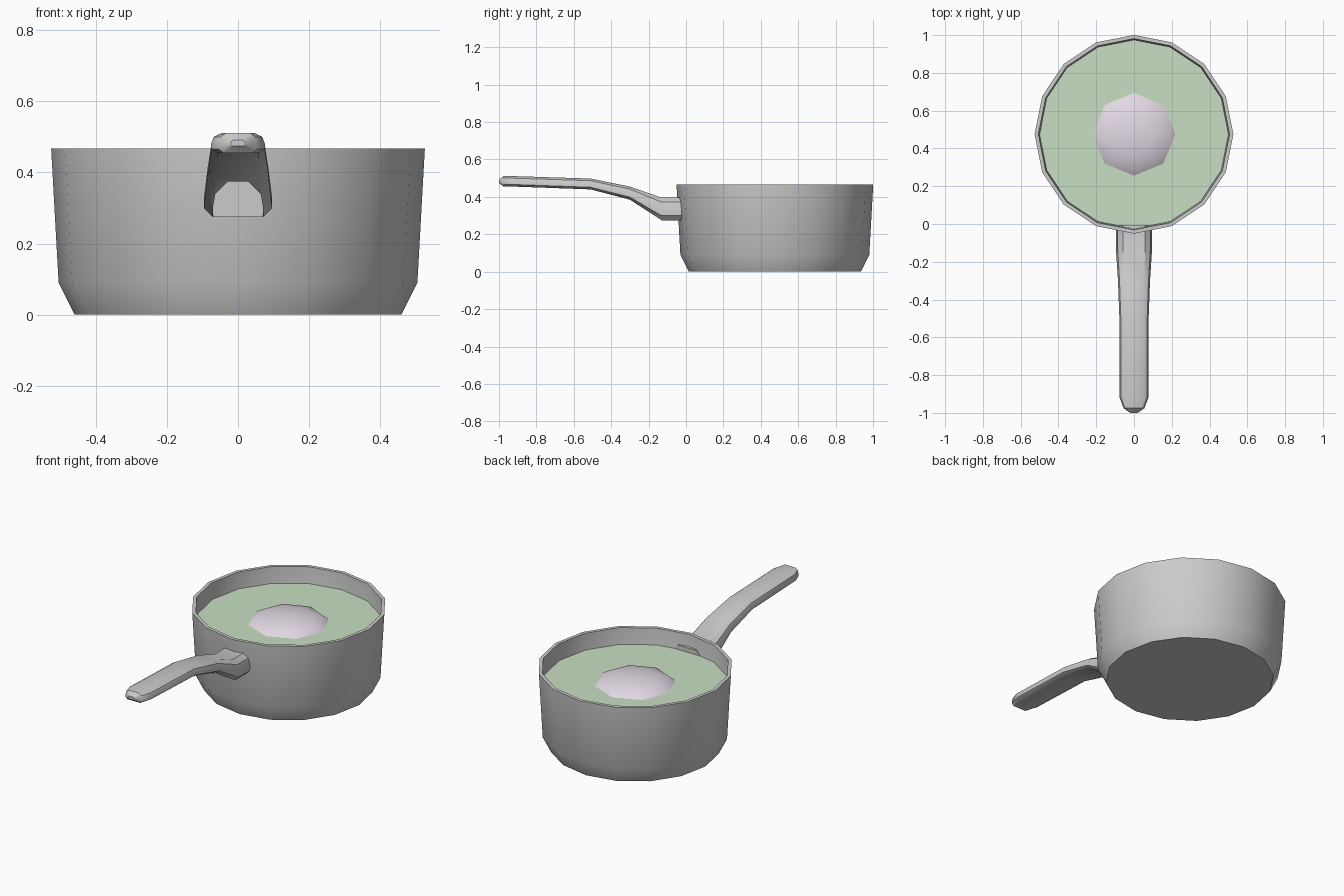
import bpy, bmesh, math

if "Cube" in bpy.data.objects:
    bpy.data.objects.remove(bpy.data.objects["Cube"])

POT_Y = 0.475


def material(name, rgb):
    m = bpy.data.materials.new(name)
    m.diffuse_color = (*rgb, 1)
    m.use_nodes = True
    m.node_tree.nodes["Principled BSDF"].inputs["Base Color"].default_value = m.diffuse_color
    return m


def finish(name, bm, mat=None, smooth=True):
    bmesh.ops.recalc_face_normals(bm, faces=bm.faces)
    me = bpy.data.meshes.new(name)
    bm.to_mesh(me)
    bm.free()
    ob = bpy.data.objects.new(name, me)
    bpy.context.collection.objects.link(ob)
    if mat:
        me.materials.append(mat)
    if smooth:
        bpy.ops.object.select_all(action='DESELECT')
        ob.select_set(True)
        bpy.context.view_layer.objects.active = ob
        bpy.ops.object.shade_smooth_by_angle(angle=math.radians(35))
    return ob


def loft(rings, cap_start=True, cap_end=True):
    """Skin a list of equally sized point rings."""
    bm = bmesh.new()
    vs = [[bm.verts.new(p) for p in r] for r in rings]
    n = len(vs[0])
    for a, b in zip(vs, vs[1:]):
        for i in range(n):
            j = (i + 1) % n
            bm.faces.new((a[i], a[j], b[j], b[i]))
    if cap_start:
        bm.faces.new(vs[0])
    if cap_end:
        bm.faces.new(vs[-1])
    return bm


def circle(r, z, n):
    return [(r * math.cos(2 * math.pi * i / n),
             POT_Y + r * math.sin(2 * math.pi * i / n), z) for i in range(n)]


# Pot: outer wall, rim, inner wall and floor
pot_profile = [(0.46, 0), (0.505, 0.09), (0.526, 0.467),
               (0.506, 0.467), (0.487, 0.095), (0.445, 0.02)]
finish("pot", loft([circle(r, z, 16) for r, z in pot_profile]))

# Liquid surface
bm = bmesh.new()
bm.faces.new([bm.verts.new(p) for p in circle(0.5, 0.37, 16)])
finish("liquid", bm, material("soup_green", (0.58, 0.74, 0.54)), False)

# Low dome floating in the liquid
dome = [(0.222, 0.368), (0.19, 0.39), (0.11, 0.41), (0.03, 0.419)]
finish("floating_dome", loft([circle(r, z, 8) for r, z in dome], cap_start=False),
       material("pale_lilac", (0.76, 0.69, 0.77)))


# Handle: chamfered sections (y, half width, bottom z, top z)
def section(y, w, z0, z1):
    h = z1 - z0
    half = [(0.75, 0), (1, 0.2), (1, 0.45), (0.9, 0.8), (0.62, 1)]
    pts = [(w * x, y, z0 + h * t) for x, t in half]
    return pts + [(-x, yy, z) for x, yy, z in reversed(pts)]


stations = [(-1.0, 0.02, 0.474, 0.492), (-0.975, 0.055, 0.455, 0.511),
            (-0.92, 0.076, 0.455, 0.511), (-0.51, 0.077, 0.44, 0.498),
            (-0.30, 0.085, 0.385, 0.455), (-0.13, 0.096, 0.275, 0.396),
            (-0.008, 0.096, 0.275, 0.396)]
handle = finish("handle", loft([section(*s) for s in stations]))

# Arched recess under the handle's bend
arch = [(0.071, 0.2), (0.071, 0.30), (0.064, 0.34), (0.03, 0.374)]
outline = arch + [(-x, z) for x, z in reversed(arch)]
cutter = finish("recess_cutter",
                loft([[(x, y, z) for x, z in outline] for y in (-0.5, -0.125)]), None, False)
cutter.hide_render = True
cutter.hide_viewport = False
cut = handle.modifiers.new("recess", 'BOOLEAN')
cut.operation = 'DIFFERENCE'
cut.solver = 'EXACT'
cut.object = cutter
bpy.context.view_layer.objects.active = handle
bpy.ops.object.modifier_move_to_index(modifier="recess", index=0)
bpy.ops.object.modifier_apply(modifier="recess")
bpy.data.objects.remove(cutter)
